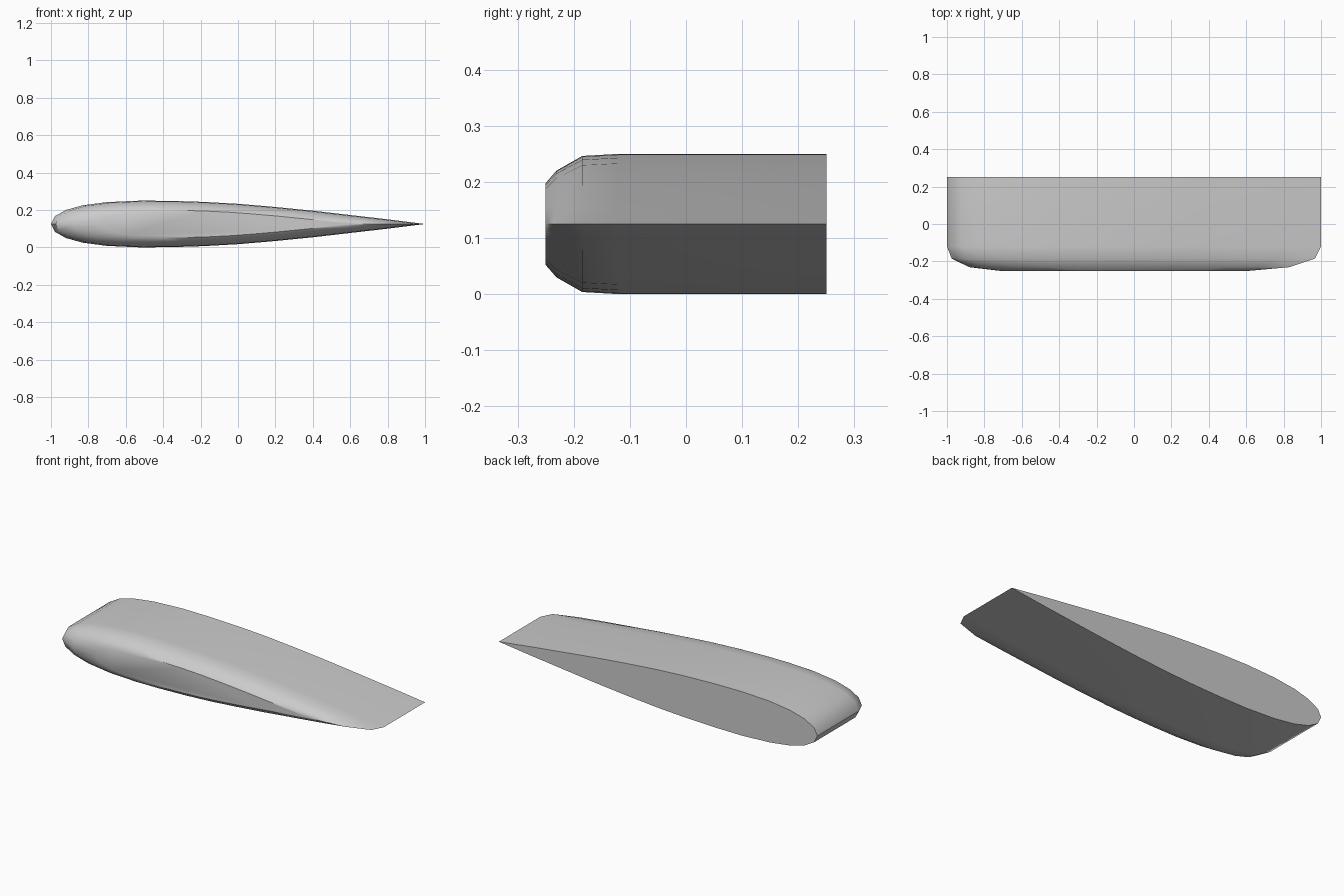
import bpy, bmesh

if "Cube" in bpy.data.objects:
    bpy.data.objects.remove(bpy.data.objects["Cube"])

# Upper half of the symmetric aerofoil: (x, half thickness)
HALF = [(-1, 0), (-.98, .041), (-.92, .075), (-.83, .1), (-.7, .117), (-.52, .125),
        (-.35, .1235), (-.18, .118), (0, .108), (.2, .091), (.4, .071), (.6, .048),
        (.8, .025), (1, 0)]
PROFILE = HALF + [(x, -t) for x, t in HALF[-2:0:-1]]

# Cross-sections along the span: (y, min x, max x, thickness scale)
SECTIONS = [(.25, -1, 1, 1), (-.12, -1, 1, 1), (-.185, -.975, .967, .97),
            (-.231, -.88, .83, .76), (-.25, -.72, .62, .585)]

bm = bmesh.new()
rings = []
for y, x0, x1, s in SECTIONS:
    rings.append([bm.verts.new((x0 + (x + 1) / 2 * (x1 - x0), y, .125 + t * s))
                  for x, t in PROFILE])

# Skin between the sections
n = len(PROFILE)
for a, b in zip(rings, rings[1:]):
    for i in range(n):
        j = (i + 1) % n
        bm.faces.new((a[i], a[j], b[j], b[i]))

# Flat root and tip caps
bm.faces.new(rings[0])
bm.faces.new(rings[-1])
bmesh.ops.recalc_face_normals(bm, faces=bm.faces)

mesh = bpy.data.meshes.new("wing_section")
bm.to_mesh(mesh)
bm.free()
wing = bpy.data.objects.new("wing_section", mesh)
bpy.context.collection.objects.link(wing)

# Smooth skin with sharp root edge and trailing edge
bpy.context.view_layer.objects.active = wing
wing.select_set(True)
bpy.ops.object.shade_smooth_by_angle(angle=.7)
